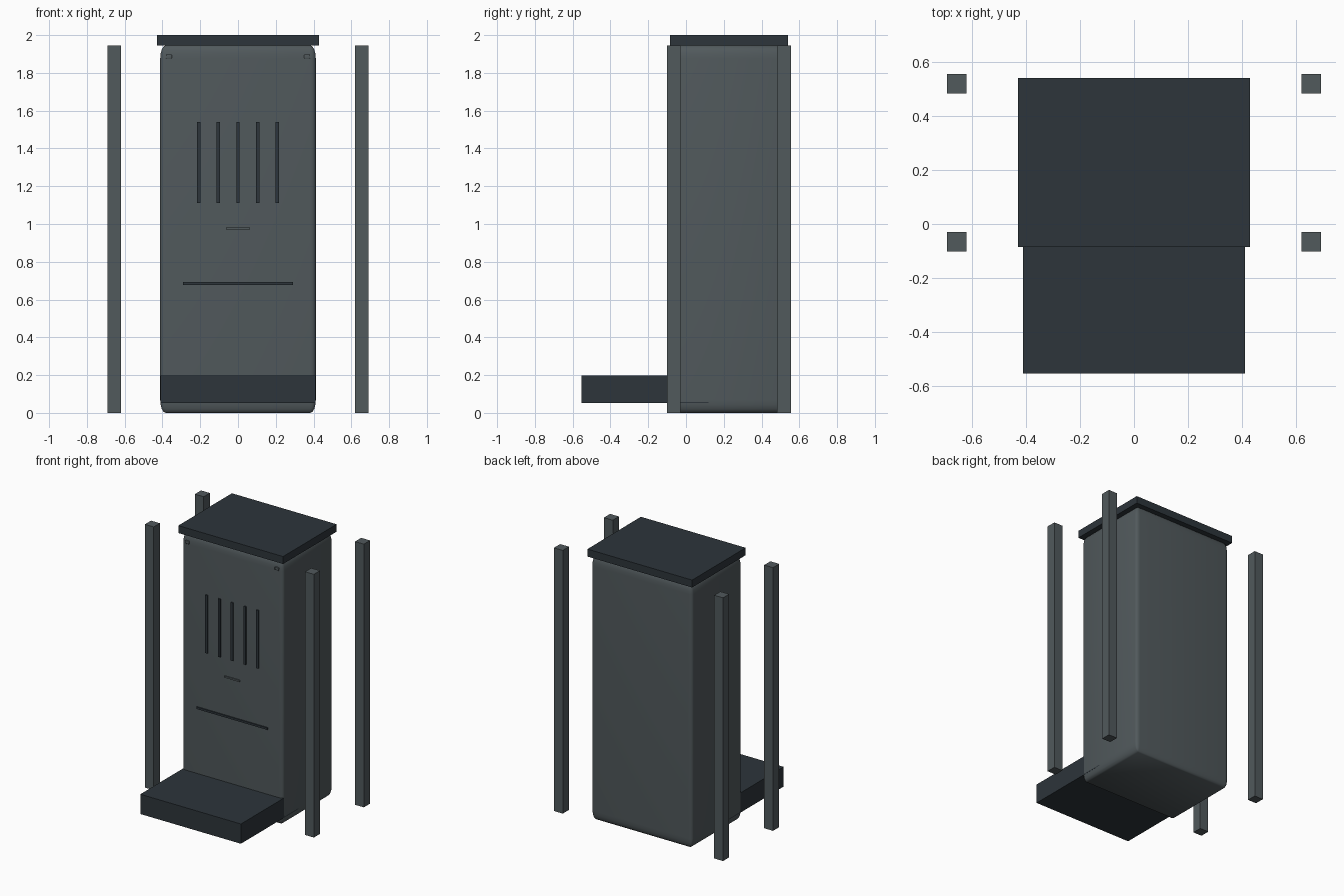
import bpy
import bmesh
from mathutils import Matrix, Vector

if "Cube" in bpy.data.objects:
    bpy.data.objects.remove(bpy.data.objects["Cube"], do_unlink=True)


def make_material(name, rgb):
    mat = bpy.data.materials.new(name)
    mat.use_nodes = True
    color = (*rgb, 1)
    mat.diffuse_color = color
    mat.node_tree.nodes["Principled BSDF"].inputs["Base Color"].default_value = color
    return mat


gray = make_material("slate gray", (0.082, 0.1, 0.107))
dark = make_material("dark blue gray", (0.026, 0.035, 0.043))


def box(name, low, high, mat, bevel=0, segments=4):
    """Box between two corners; bevel is a share of each side's length."""
    low, high = Vector(low), Vector(high)
    bm = bmesh.new()
    bmesh.ops.create_cube(bm, size=1)
    if bevel:
        bmesh.ops.bevel(bm, geom=bm.edges[:], offset=bevel, segments=segments,
                        profile=0.5, affect="EDGES")
    size = Matrix.Diagonal((*(high - low), 1))
    bm.transform(Matrix.Translation((low + high) / 2) @ size)
    for face in bm.faces:
        face.smooth = bevel > 0
    mesh = bpy.data.meshes.new(name)
    bm.to_mesh(mesh)
    bm.free()
    mesh.materials.append(mat)
    obj = bpy.data.objects.new(name, mesh)
    bpy.context.collection.objects.link(obj)
    return obj


def front_plate(name, x, z, width, height, mat, bevel=0):
    """Thin plate on the front of the cabinet."""
    return box(name, (x - width / 2, FRONT - 0.008, z - height / 2),
               (x + width / 2, FRONT + 0.005, z + height / 2), mat, bevel, 2)


# Cabinet, lid and front tray
FRONT, BACK, TOP = -0.065, 0.52, 1.945
box("cabinet_body", (-0.412, FRONT, 0), (0.412, BACK, TOP), gray, 0.036)
box("lid", (-0.428, -0.085, TOP), (0.428, 0.54, 2), dark)
box("front_tray", (-0.411, -0.553, 0.052), (0.411, 0.12, 0.198), dark)

# Front details
for i in range(5):
    front_plate(f"vent_slot_{i + 1}", (i - 2) * 0.104, 1.325, 0.018, 0.43, dark)
front_plate("handle", 0, 0.976, 0.125, 0.012, gray)
front_plate("door_seam", 0, 0.685, 0.58, 0.015, dark)

# Corner fixings and the four free-standing posts
for side, sx in (("left", 1), ("right", -1)):
    front_plate(f"{side}_fixing", sx * 0.366, 1.887, 0.032, 0.022, gray, 0.15)
    for end, y in (("front", -0.065), ("back", 0.519)):
        x = sx * 0.655
        box(f"{end}_{side}_post", (x - 0.036, y - 0.036, 0),
            (x + 0.036, y + 0.036, TOP), gray)
